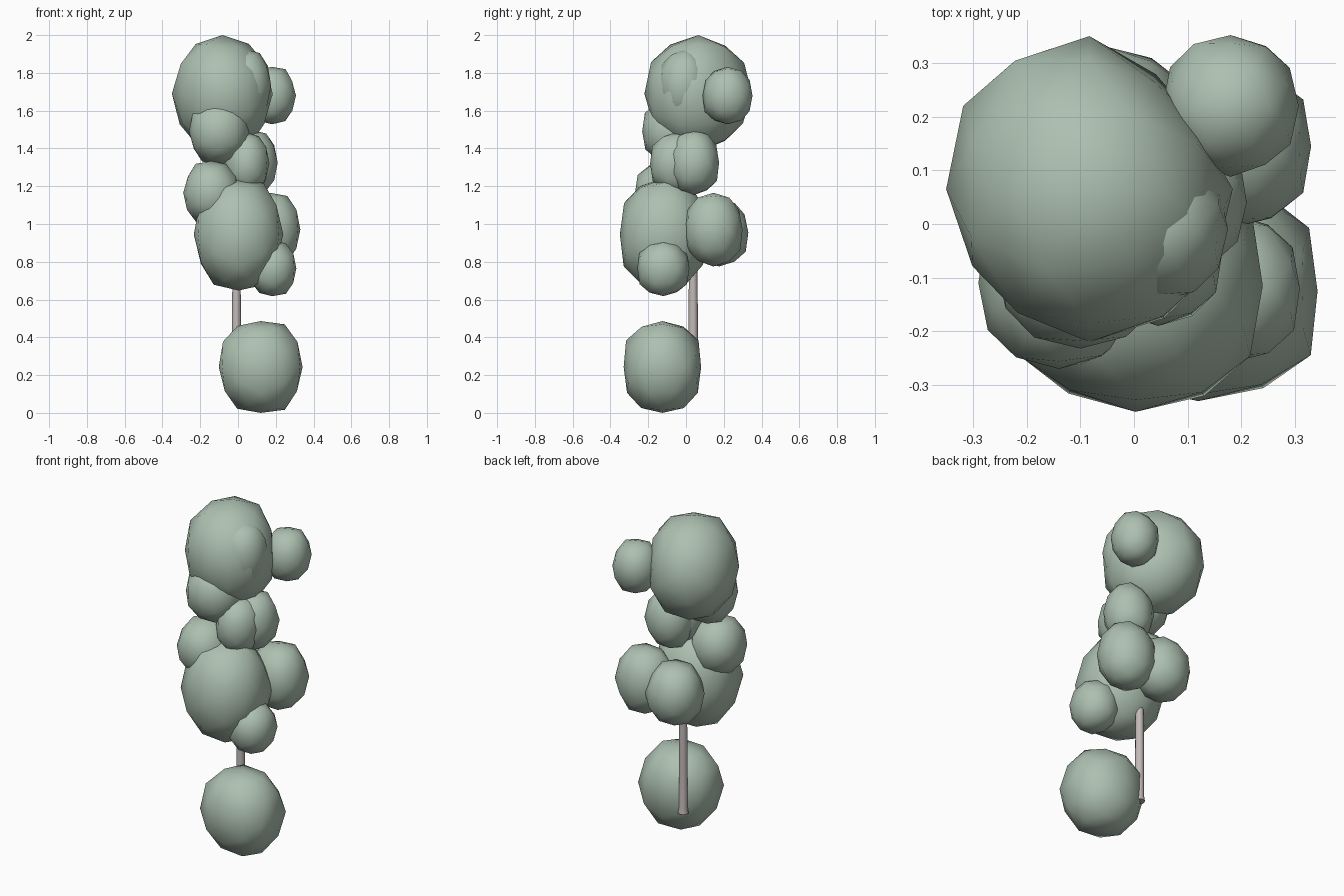
import bpy, bmesh, random
from mathutils import Vector

if "Cube" in bpy.data.objects:
    bpy.data.objects.remove(bpy.data.objects["Cube"])

random.seed(4)


def material(name, rgb):
    m = bpy.data.materials.new(name)
    m.diffuse_color = (*rgb, 1)
    m.use_nodes = True
    m.node_tree.nodes["Principled BSDF"].inputs["Base Color"].default_value = m.diffuse_color
    return m


LEAF = material("sage green", (0.42, 0.53, 0.44))
BARK = material("pale bark", (0.54, 0.49, 0.48))


def finish(name, bm, mat):
    me = bpy.data.meshes.new(name)
    bmesh.ops.recalc_face_normals(bm, faces=bm.faces[:])
    for f in bm.faces:
        f.smooth = True
    bm.to_mesh(me)
    bm.free()
    me.materials.append(mat)
    ob = bpy.data.objects.new(name, me)
    bpy.context.collection.objects.link(ob)
    return ob


def icosphere():
    """80-face ball with a vertex on every axis direction."""
    bm = bmesh.new()
    t = (1 + 5 ** 0.5) / 2
    for a in (-1, 1):
        for b in (-t, t):
            for co in ((a, 0, b), (0, b, a), (b, a, 0)):
                bm.verts.new(co)
    bmesh.ops.convex_hull(bm, input=bm.verts[:])
    bmesh.ops.subdivide_edges(bm, edges=bm.edges[:], cuts=1, use_grid_fill=True)
    for v in bm.verts:
        v.co.normalize()
    return bm


def clump(name, centre, radii, boxy=1.05, pushes=(), jitter=0.03):
    """Lumpy low-poly ball kept inside its box; pushes dent or swell one side."""
    bm = icosphere()
    for v in bm.verts:
        n = v.co.copy()
        s = boxy + random.uniform(-jitter, jitter)
        for direction, amount in pushes:
            s += amount * max(0, n.dot(Vector(direction).normalized())) ** 4
        on_axis = max(abs(c) for c in n) > 0.99
        if on_axis:
            s = 1
        for i in range(3):
            v.co[i] = centre[i] + radii[i] * max(-1, min(1, n[i] * s))
    finish(name, bm, LEAF)


# Foliage clumps: name, centre, radii, boxiness, pushes
CLUMPS = [
    ("crown_clump", (-0.083, 0.065, 1.69), (0.267, 0.285, 0.31), 1.02,
     [((1, 1, 0), -0.16), ((-1, -1, 0), -0.06)]),
    ("crown_bulge", (0.04, -0.01, 1.735), (0.135, 0.135, 0.19)),
    ("crown_side_clump", (0.18, 0.22, 1.68), (0.127, 0.132, 0.152)),
    ("crown_lower_clump", (-0.10, -0.07, 1.49), (0.16, 0.162, 0.175)),
    ("neck_front_clump", (0.045, -0.05, 1.32), (0.12, 0.14, 0.165)),
    ("neck_back_clump", (0.075, 0.04, 1.325), (0.135, 0.135, 0.172)),
    ("left_clump", (-0.14, -0.11, 1.165), (0.15, 0.16, 0.168)),
    ("middle_clump", (0.003, -0.115, 0.945), (0.237, 0.235, 0.297)),
    ("right_clump", (0.17, 0.145, 0.97), (0.16, 0.155, 0.195)),
    ("back_clump", (-0.05, 0.175, 0.955), (0.155, 0.155, 0.18)),
    ("low_right_clump", (0.182, -0.12, 0.765), (0.127, 0.138, 0.147)),
    ("base_clump", (0.12, -0.125, 0.243), (0.222, 0.205, 0.243), 1.08),
]
for c in CLUMPS:
    clump(*c)

# Trunk: tapered round stem with a flared foot
bm = bmesh.new()
profile = [(0.165, 0.030), (0.2, 0.025), (0.5, 0.025), (0.8, 0.022), (1.1, 0.018)]
SIDES = 10
base = Vector((-0.008, 0.038, 0))
rings = []
for z, r in profile:
    ring = bmesh.ops.create_circle(bm, segments=SIDES, radius=r)["verts"]
    for v in ring:
        v.co += base + Vector((0, 0, z))
    rings.append(ring)
for a, b in zip(rings, rings[1:]):
    for i in range(SIDES):
        j = (i + 1) % SIDES
        bm.faces.new((a[i], a[j], b[j], b[i]))
bm.faces.new(rings[0])
bm.faces.new(rings[-1])
trunk = finish("trunk", bm, BARK)
bpy.context.view_layer.objects.active = trunk
trunk.select_set(True)
bpy.ops.object.shade_smooth_by_angle(angle=1.0)
